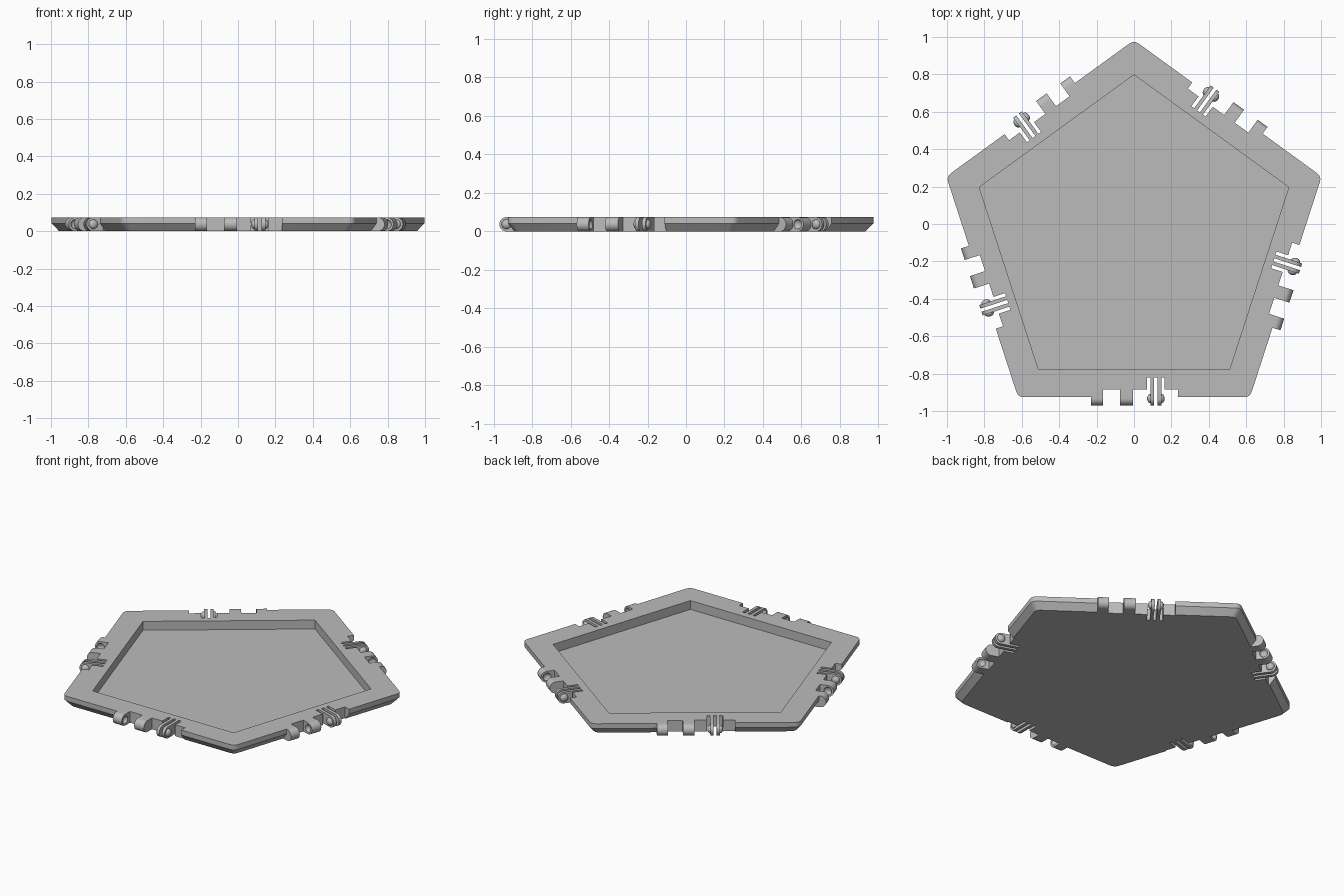
import bpy, bmesh, math
from mathutils import Matrix

cube = bpy.data.objects.get("Cube")
if cube:
    bpy.data.objects.remove(cube, do_unlink=True)

CENTRE_Y = -0.072
HEIGHT = 0.074
FLOOR = 0.016          # pocket floor level
R_OUT, R_IN = 1.055, 0.87
AXIS_Y = -0.861        # hinge axis, measured from the pentagon centre
RAD = HEIGHT / 2
RECESS_Y, SLOT_Y = -0.813, -0.748
STEP = math.radians(72)

grey = bpy.data.materials.new("Grey plastic")
grey.use_nodes = True
grey.diffuse_color = (0.5, 0.5, 0.5, 1)
grey.node_tree.nodes["Principled BSDF"].inputs["Base Color"].default_value = (0.5, 0.5, 0.5, 1)


def make_object(name, bm):
    bmesh.ops.recalc_face_normals(bm, faces=bm.faces)
    mesh = bpy.data.meshes.new(name)
    bm.to_mesh(mesh)
    bm.free()
    mesh.materials.append(grey)
    obj = bpy.data.objects.new(name, mesh)
    bpy.context.collection.objects.link(obj)
    return obj


def loft(bm, rings):
    """Closed solid through rings with equal point counts."""
    loops = [[bm.verts.new(p) for p in ring] for ring in rings]
    n = len(loops[0])
    for a, b in zip(loops, loops[1:]):
        for i in range(n):
            j = (i + 1) % n
            bm.faces.new((a[i], a[j], b[j], b[i]))
    bm.faces.new(loops[0])
    bm.faces.new(loops[-1])


def pentagon(radius, z, corner=0.0):
    """Pentagon ring with a point at the back and optionally rounded corners."""
    pts = []
    reach = radius - corner / math.cos(STEP / 2)
    for k in range(5):
        a = math.pi / 2 + k * STEP
        for t in ((-1, -0.5, 0, 0.5, 1) if corner else (0,)):
            b = a + t * STEP / 2
            pts.append((reach * math.cos(a) + corner * math.cos(b),
                        reach * math.sin(a) + corner * math.sin(b), z))
    return pts


def box(bm, x0, x1, y0, y1):
    z0, z1 = -0.1, 0.2
    loft(bm, [[(x0, y0, z), (x1, y0, z), (x1, y1, z), (x0, y1, z)] for z in (z0, z1)])


def hinge_plate(bm, x0, x1, back):
    """Round-nosed plate running from the body out to the hinge axis."""
    profile = [(back, 0), (back, HEIGHT)]
    for i in range(17):
        a = math.pi / 2 + math.pi * i / 16
        profile.append((AXIS_Y + RAD * math.cos(a), RAD + RAD * math.sin(a)))
    loft(bm, [[(x, y, z) for y, z in profile] for x in (x0, x1)])


def dome(bm, x):
    m = Matrix.Translation((x, AXIS_Y, RAD)) @ Matrix.Diagonal((0.018, 0.025, 0.025, 1))
    m = m @ Matrix.Rotation(math.pi / 2, 4, 'Y')
    bmesh.ops.create_uvsphere(bm, u_segments=24, v_segments=12, radius=1, matrix=m)


def cut(obj, bm):
    cutter = make_object("cutter", bm)
    cutter.hide_render = True
    mod = obj.modifiers.new("cut", 'BOOLEAN')
    mod.operation, mod.solver, mod.object = 'DIFFERENCE', 'EXACT', cutter
    bpy.context.view_layer.objects.active = obj
    bpy.ops.object.modifier_apply(modifier=mod.name)
    bpy.data.objects.remove(cutter, do_unlink=True)


def smooth(obj):
    bpy.ops.object.select_all(action='DESELECT')
    obj.select_set(True)
    bpy.context.view_layer.objects.active = obj
    bpy.ops.object.shade_smooth_by_angle(angle=math.radians(30))


# Tray body with a chamfered underside
bm = bmesh.new()
loft(bm, [pentagon(R_OUT - 0.042, 0, 0.04), pentagon(R_OUT, 0.042, 0.04),
          pentagon(R_OUT, HEIGHT, 0.04)])
tray = make_object("tray_body", bm)

# Pocket in the top
bm = bmesh.new()
loft(bm, [pentagon(R_IN, FLOOR), pentagon(R_IN, 0.2)])
cut(tray, bm)

# Hinge recess and the deeper spring slot on every side
for x0, x1, back in ((-0.23, 0.235, RECESS_Y), (0.07, 0.164, SLOT_Y)):
    bm = bmesh.new()
    for k in range(5):
        part = bmesh.new()
        box(part, x0, x1, -1.1, back)
        part.transform(Matrix.Rotation(k * STEP, 4, 'Z'))
        temp = bpy.data.meshes.new("temp")
        part.to_mesh(temp)
        part.free()
        bm.from_mesh(temp)
        bpy.data.meshes.remove(temp)
    cut(tray, bm)
tray.location.y = CENTRE_Y
smooth(tray)

# Two knuckles with dimples facing each other
parts = []
for name, x0, x1, dimple in (("outer_knuckle", -0.23, -0.165, -0.165),
                             ("inner_knuckle", -0.075, -0.005, -0.075)):
    bm = bmesh.new()
    hinge_plate(bm, x0, x1, RECESS_Y)
    knuckle = make_object(name, bm)
    bm = bmesh.new()
    dome(bm, dimple)
    cut(knuckle, bm)
    parts.append(knuckle)

# Two thin spring fins with snap domes on their outer faces
for name, x0, x1, bump in (("left_fin", 0.088, 0.108, 0.088),
                           ("right_fin", 0.126, 0.146, 0.146)):
    bm = bmesh.new()
    hinge_plate(bm, x0, x1, SLOT_Y)
    dome(bm, bump)
    parts.append(make_object(name, bm))

# Repeat the hinge set around the five sides
for part in parts:
    smooth(part)
    part.location.y = CENTRE_Y
    for k in range(1, 5):
        copy = part.copy()
        copy.name = f"{part.name}_{k + 1}"
        copy.rotation_euler.z = k * STEP
        bpy.context.collection.objects.link(copy)
